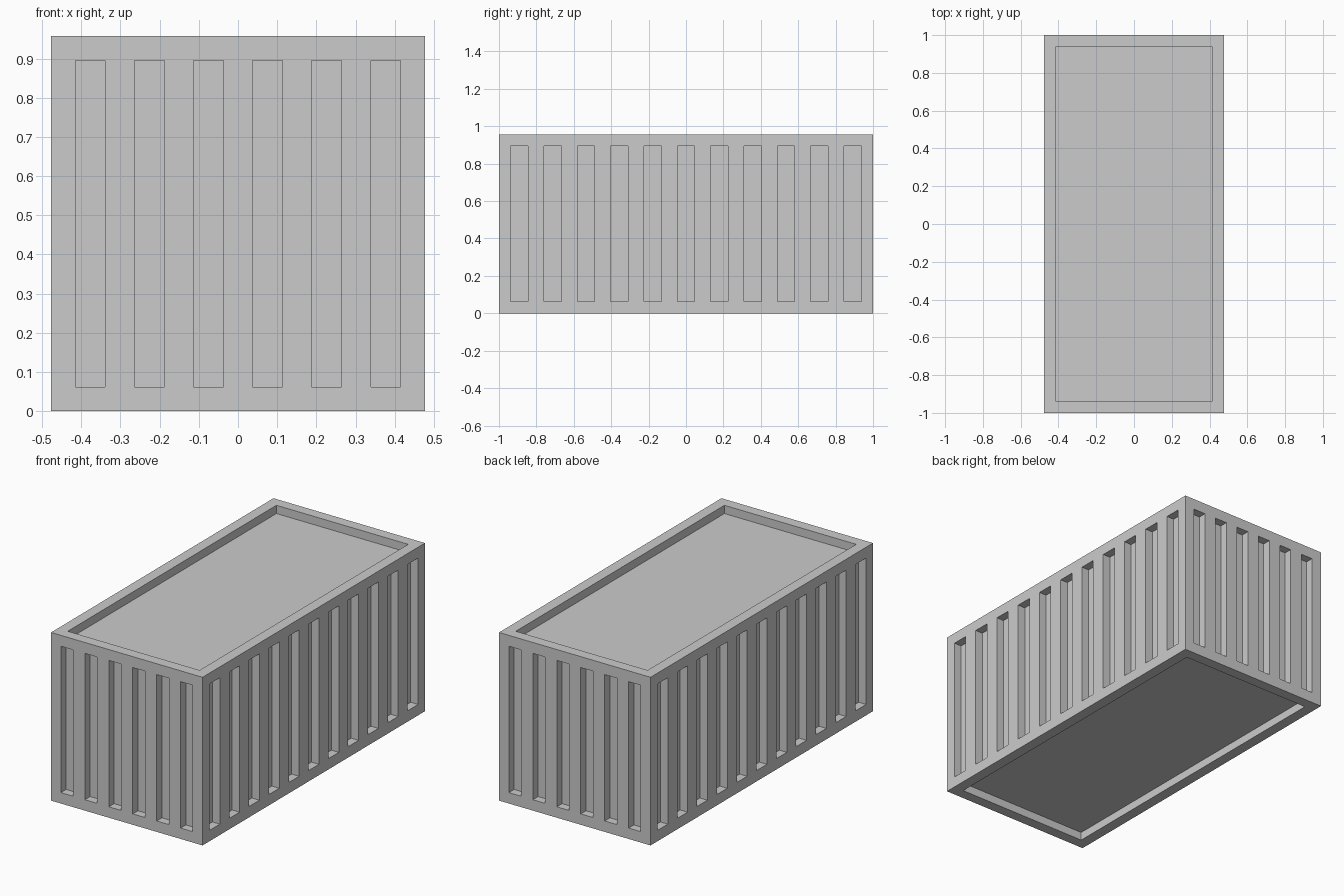
import bpy, bmesh
from mathutils import Matrix, Vector

if "Cube" in bpy.data.objects:
    bpy.data.objects.remove(bpy.data.objects["Cube"])

W, L, H = 0.954, 2.0, 0.957   # overall size
RIM = 0.062                   # frame width
D = 0.047                     # recess depth


def add_box(bm, lo, hi):
    lo, hi = Vector(lo), Vector(hi)
    m = Matrix.Translation((lo + hi) / 2) @ Matrix.Diagonal((*(hi - lo), 1))
    bmesh.ops.create_cube(bm, size=1, matrix=m)


def make_object(name, bm):
    me = bpy.data.meshes.new(name)
    bm.to_mesh(me)
    bm.free()
    ob = bpy.data.objects.new(name, me)
    bpy.context.collection.objects.link(ob)
    return ob


def groove_spans(half, count, width):
    first = -half + RIM
    pitch = (2 * -first - width) / (count - 1)
    return [(first + i * pitch, first + i * pitch + width) for i in range(count)]


# Solid container body
bm = bmesh.new()
add_box(bm, (-W / 2, -L / 2, 0), (W / 2, L / 2, H))
body = make_object("container_body", bm)

# Cutters: wall grooves plus roof and floor recesses
bm = bmesh.new()
z0, z1, out = RIM, H - RIM, 0.05
for s in (-1, 1):
    for a, b in groove_spans(W / 2, 6, 0.076):
        y = sorted((s * (L / 2 - D), s * (L / 2 + out)))
        add_box(bm, (a, y[0], z0), (b, y[1], z1))
    for a, b in groove_spans(L / 2, 11, 0.093):
        x = sorted((s * (W / 2 - D), s * (W / 2 + out)))
        add_box(bm, (x[0], a, z0), (x[1], b, z1))
ix, iy = W / 2 - RIM, L / 2 - RIM
add_box(bm, (-ix, -iy, H - D), (ix, iy, H + out))
add_box(bm, (-ix, -iy, -out), (ix, iy, D))
cutter = make_object("recess_cutter", bm)

# Carve the recesses, then drop the cutter
mod = body.modifiers.new("recesses", 'BOOLEAN')
mod.operation = 'DIFFERENCE'
mod.solver = 'EXACT'
mod.object = cutter
bpy.context.view_layer.objects.active = body
bpy.ops.object.modifier_apply(modifier=mod.name)
bpy.data.objects.remove(cutter)
